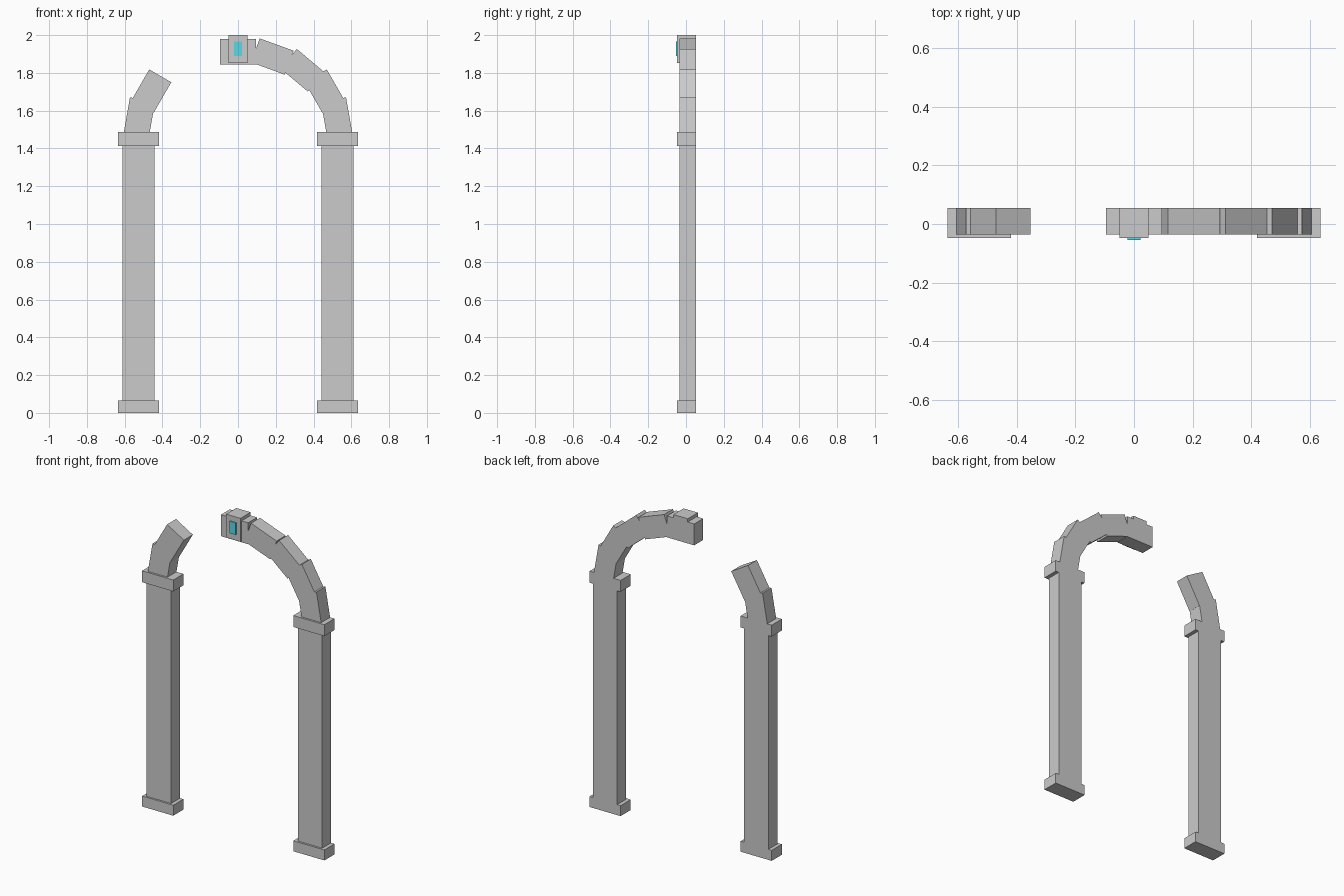
import bpy, math
from mathutils import Matrix

if "Cube" in bpy.data.objects:
    bpy.data.objects.remove(bpy.data.objects["Cube"])

BACK = 0.054      # common flush back plane
FRONT = -0.035    # front of shafts and arch stones
TRIM = -0.047     # front of bases, capitals and keystone


def block(name, x, z, width, height, front, back=BACK, tilt=0.0):
    """Box centred at x, z in the front plane, tilted clockwise seen from the front."""
    bpy.ops.mesh.primitive_cube_add(size=1)
    ob = bpy.context.object
    ob.name = name
    ob.data.transform(Matrix.Diagonal((width, back - front, height, 1)))
    ob.location = (x, (front + back) / 2, z)
    ob.rotation_euler = (0, math.radians(tilt), 0)
    return ob


# Two pillars, each with base and capital
for side, s in (("left", -1), ("right", 1)):
    x = s * 0.527
    block(f"{side}_base", x, 0.033, 0.217, 0.066, TRIM)
    block(f"{side}_shaft", x, 0.74, 0.17, 1.45, FRONT)
    block(f"{side}_capital", x, 1.45, 0.217, 0.072, TRIM)

# Arch stones along a half ellipse, with two fallen out on the left
for tilt in (-80, -60, 0, 20, 40, 60, 80):
    a = math.radians(tilt)
    block(f"arch_stone_{tilt}", 0.53 * math.sin(a), 1.492 + 0.42 * math.cos(a),
          0.19, 0.135, FRONT, tilt=tilt)

# Keystone with inset crystal
block("keystone", 0, 1.926, 0.1, 0.148, TRIM)
gem = block("keystone_crystal", 0, 1.928, 0.043, 0.075, -0.054, -0.04)
mat = bpy.data.materials.new("cyan_crystal")
mat.diffuse_color = (0.1, 0.7, 0.8, 1)
mat.use_nodes = True
mat.node_tree.nodes["Principled BSDF"].inputs["Base Color"].default_value = mat.diffuse_color
gem.data.materials.append(mat)
